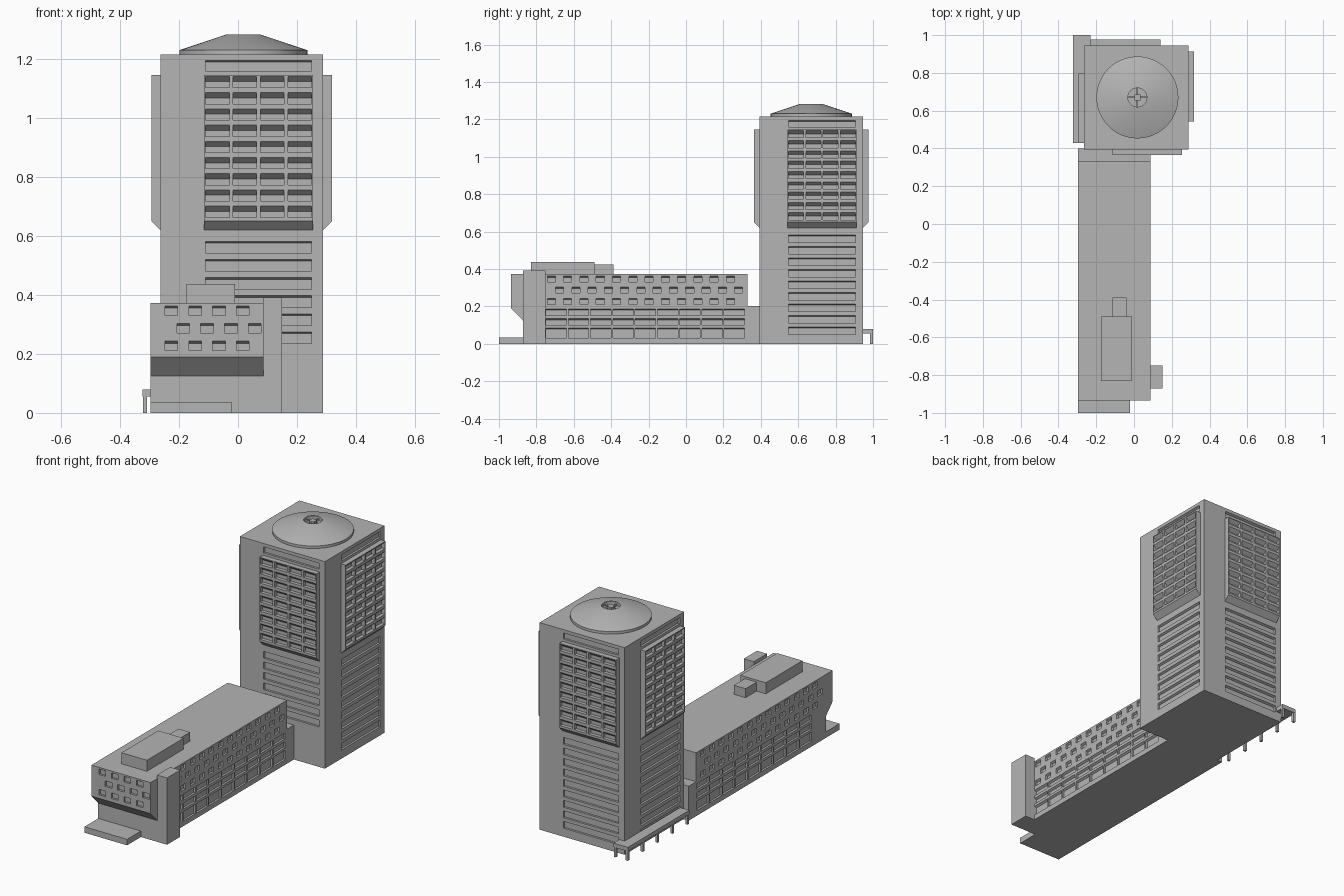
import bpy, bmesh, math
from mathutils import Matrix, Vector

if "Cube" in bpy.data.objects:
    bpy.data.objects.remove(bpy.data.objects["Cube"])

GREY = (0.46, 0.46, 0.46, 1)
concrete = bpy.data.materials.new("grey concrete")
concrete.use_nodes = True
concrete.diffuse_color = GREY
concrete.node_tree.nodes["Principled BSDF"].inputs["Base Color"].default_value = GREY


def finish(bm, name):
    bmesh.ops.recalc_face_normals(bm, faces=bm.faces)
    mesh = bpy.data.meshes.new(name)
    bm.to_mesh(mesh)
    bm.free()
    mesh.materials.append(concrete)
    ob = bpy.data.objects.new(name, mesh)
    bpy.context.collection.objects.link(ob)
    return ob


def prism(bm, profile, u0, u1, frame=Matrix()):
    """Extrude a (depth, height) profile sideways from u0 to u1 in a wall frame."""
    ends = [[bm.verts.new(frame @ Vector((u, d, z))) for d, z in profile] for u in (u0, u1)]
    bm.faces.new(ends[0])
    bm.faces.new(ends[1][::-1])
    n = len(profile)
    for i in range(n):
        j = (i + 1) % n
        bm.faces.new((ends[0][i], ends[1][i], ends[1][j], ends[0][j]))


def add_box(bm, x0, x1, y0, y1, z0, z1):
    prism(bm, [(y0, z0), (y1, z0), (y1, z1), (y0, z1)], x0, x1)


def box(name, *size):
    bm = bmesh.new()
    add_box(bm, *size)
    return finish(bm, name)


def recess(bm, frame, u0, u1, z0, z1, depth, slope):
    """Window cutter with a sloping head."""
    out = -0.01
    prism(bm, [(out, z0), (depth, z0), (depth, z1 - slope), (0, z1), (out, z1)], u0, u1, frame)


def carve(ob, cutter_bm):
    cutter = finish(cutter_bm, "window_cutter")
    cutter.hide_render = True
    mod = ob.modifiers.new("windows", 'BOOLEAN')
    mod.operation = 'DIFFERENCE'
    mod.solver = 'EXACT'
    mod.object = cutter
    bpy.context.view_layer.objects.active = ob
    bpy.ops.object.modifier_apply(modifier=mod.name)
    bpy.data.objects.remove(cutter)


def wall(x, y, quarter_turns):
    return Matrix.Translation((x, y, 0)) @ Matrix.Rotation(quarter_turns * math.pi / 2, 4, 'Z')


# Tower shaft with strip windows, and a projecting window bay on each wall
CX, CY, HALF = 0.0125, 0.67, 0.276
BAY_OUT, BAY_LEFT, BAY_RIGHT = 0.03, -0.127, 0.242
tower = box("tower", CX - HALF, CX + HALF, CY - HALF, CY + HALF, 0, 1.215)
strips = bmesh.new()
for turn in range(4):
    frame = wall(CX, CY, turn) @ Matrix.Translation((0, -HALF, 0))
    recess(strips, frame, -0.122, 0.236, 1.16, 1.195, 0.012, 0.006)
    for i in range(6 if turn == 0 else 9):
        top = 0.582 - 0.0615 * i
        recess(strips, frame, -0.122, 0.236, top - 0.04, top, 0.012, 0.006)

    bm = bmesh.new()
    prism(bm, [(0.002, 0.618), (-BAY_OUT, 0.65), (-BAY_OUT, 1.145), (0.002, 1.145)],
          BAY_LEFT, BAY_RIGHT, frame)
    bay = finish(bm, "window_bay")
    panes = bmesh.new()
    bay_frame = frame @ Matrix.Translation((0, -BAY_OUT, 0))
    for row in range(9):
        top = 1.141 - 0.055 * row
        for col in range(4):
            u = -0.122 + 0.0928 * col
            recess(panes, bay_frame, u, u + 0.08, top - 0.038, top, 0.02, 0.018)
    carve(bay, panes)
carve(tower, strips)

# Conical roof with a sunken vent
bm = bmesh.new()
outline = [(0.217, 1.21), (0.217, 1.23), (0.058, 1.283), (0.05, 1.283), (0.05, 1.262), (0, 1.262)]
verts = [bm.verts.new((r, 0, z)) for r, z in outline]
edges = [bm.edges.new(pair) for pair in zip(verts, verts[1:])]
bmesh.ops.spin(bm, geom=verts + edges, cent=(0, 0, 0), axis=(0, 0, 1),
               angle=2 * math.pi, steps=48, use_duplicate=False)
bmesh.ops.remove_doubles(bm, verts=bm.verts, dist=0.0001)
roof = finish(bm, "conical_roof")
roof.location = (0.018, CY, 0)
bpy.ops.object.select_all(action='DESELECT')
roof.select_set(True)
bpy.context.view_layer.objects.active = roof
bpy.ops.object.shade_smooth_by_angle(angle=math.radians(25))

bm = bmesh.new()
add_box(bm, -0.016, 0.016, -0.016, 0.016, 1.26, 1.28)
for a in range(4):
    prism(bm, [(0.014, 1.26), (0.05, 1.26), (0.05, 1.272), (0.014, 1.272)], -0.004, 0.004,
          Matrix.Rotation(a * math.pi / 2, 4, 'Z'))
vent = finish(bm, "roof_vent")
vent.location = roof.location

# Long wing with an overhanging front end
LEFT_X, RIGHT_X, FRONT_Y = -0.297, 0.087, -0.935
bm = bmesh.new()
prism(bm, [(-0.872, 0), (0.33, 0), (0.33, 0.372), (FRONT_Y, 0.372), (FRONT_Y, 0.19),
           (-0.872, 0.125)], LEFT_X, RIGHT_X)
wing = finish(bm, "wing")
windows = bmesh.new()


def staggered_rows(frame, start, count, pitch):
    for row, top in enumerate((0.362, 0.303, 0.243)):
        for i in range(count):
            u = start + pitch * i + (row % 2) * pitch / 2
            recess(windows, frame, u, u + 0.043, top - 0.032, top, 0.012, 0.007)


def ground_rows(frame, start):
    for top, height in ((0.187, 0.035), (0.135, 0.035), (0.085, 0.055)):
        for i in range(9):
            u = start + 0.119 * i
            recess(windows, frame, u, u + 0.109, top - height, top, 0.012, 0.007)


front, right, left = wall(0, FRONT_Y, 0), wall(RIGHT_X, 0, 1), wall(LEFT_X, 0, -1)
staggered_rows(front, -0.248, 4, 0.081)
staggered_rows(right, -0.741, 12, 0.087)
staggered_rows(left, -0.29, 13, 0.087)
ground_rows(right, -0.748)
ground_rows(left, -0.32)
carve(wing, windows)

# Plain masses around the wing
box("connector", LEFT_X, RIGHT_X, 0.33, 0.4, 0, 0.202)
box("stair_tower", RIGHT_X - 0.002, 0.15, -0.872, -0.75, 0, 0.392)
box("entrance_slab", LEFT_X, -0.02, -1, -0.87, 0, 0.035)
box("rooftop_plant", -0.175, -0.01, -0.83, -0.49, 0.37, 0.437)
box("rooftop_duct", -0.115, -0.04, -0.49, -0.388, 0.37, 0.425)

# Canopy on posts wrapping the rear corner
bm = bmesh.new()
add_box(bm, -0.323, -0.263, 0.43, 1, 0.056, 0.08)
add_box(bm, -0.263, -0.23, 0.944, 1, 0.056, 0.08)
posts = [(-0.315, 0.438 + 0.1385 * i) for i in range(5)] + [(-0.238, 0.992)]
for x, y in posts:
    add_box(bm, x - 0.007, x + 0.007, y - 0.007, y + 0.007, 0, 0.058)
finish(bm, "canopy")
